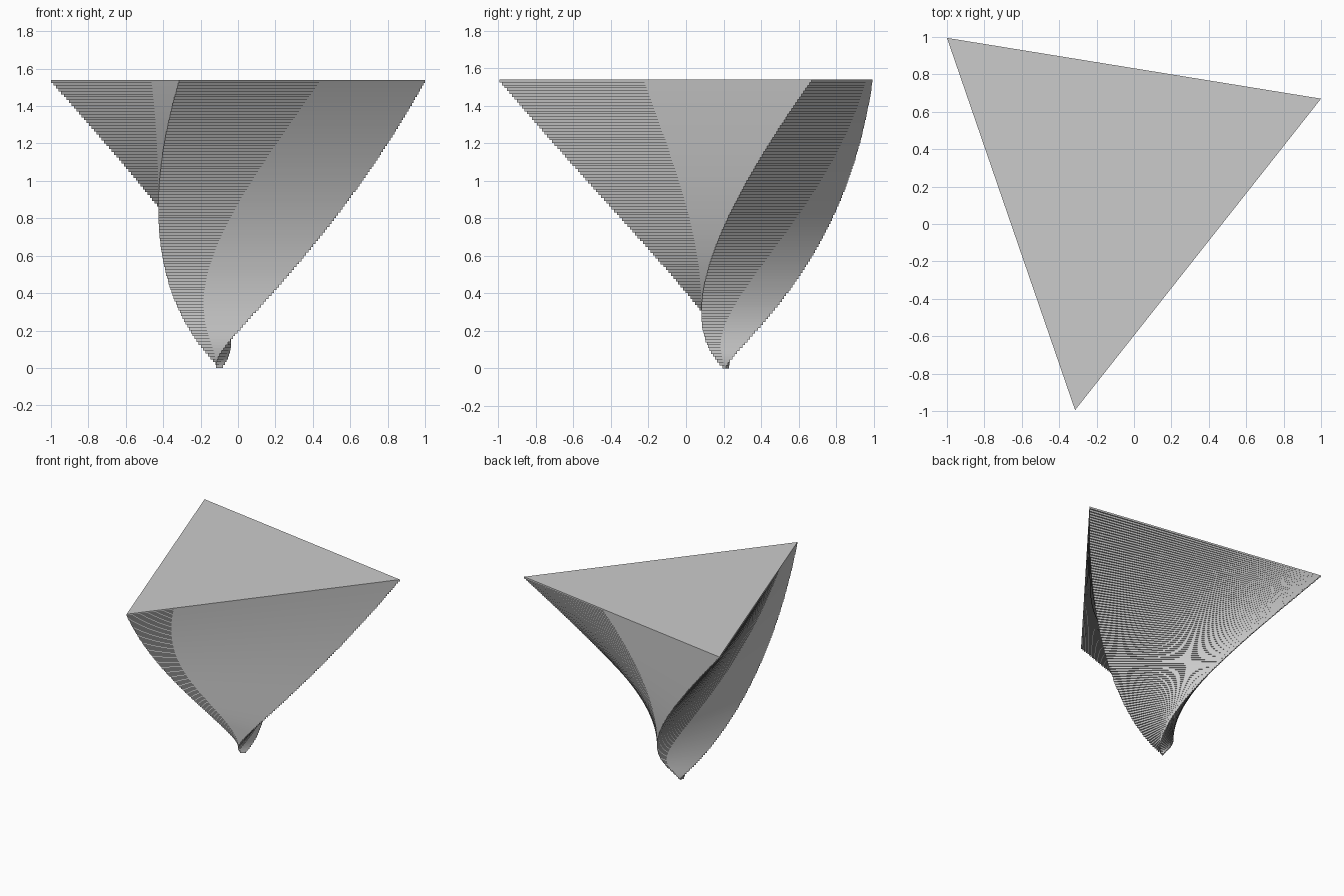
import bpy
import bmesh
from mathutils import Vector

old = bpy.data.objects.get("Cube")
if old:
    bpy.data.objects.remove(old, do_unlink=True)

LAYERS = 100
HEIGHT = 1.54
THICK = HEIGHT / LAYERS

# Plain grey material
grey = bpy.data.materials.new("plain grey")
grey.use_nodes = True
colour = (0.6, 0.6, 0.6, 1.0)
grey.diffuse_color = colour
grey.node_tree.nodes["Principled BSDF"].inputs["Base Color"].default_value = colour


def add_slab(bm, corners, top, bottom):
    """Closed triangular slab between two heights; corners run clockwise."""
    upper = [bm.verts.new((p.x, p.y, top)) for p in corners]
    lower = [bm.verts.new((p.x, p.y, bottom)) for p in corners]
    bm.faces.new(upper[::-1])
    bm.faces.new(lower)
    for i in range(3):
        j = (i + 1) % 3
        bm.faces.new((upper[i], upper[j], lower[j], lower[i]))


# Top triangle, then every lower slab's corners step toward the next corner
corners = [Vector((-1.0, 0.995)), Vector((1.0, 0.67)), Vector((-0.315, -0.995))]
perimeter = sum((corners[i] - corners[i - 1]).length for i in range(3))
step = perimeter / 3 / (1.5 * LAYERS)

bm = bmesh.new()
for n in range(LAYERS):
    top = HEIGHT - n * THICK
    add_slab(bm, corners, top, top - THICK)
    moved = []
    for i in range(3):
        way = corners[(i + 1) % 3] - corners[i]
        moved.append(corners[i] + way.normalized() * min(step, way.length * 0.5))
    corners = moved

bmesh.ops.recalc_face_normals(bm, faces=bm.faces)
mesh = bpy.data.meshes.new("twisted_triangle_stack")
bm.to_mesh(mesh)
bm.free()
mesh.materials.append(grey)
stack = bpy.data.objects.new("twisted_triangle_stack", mesh)
bpy.context.scene.collection.objects.link(stack)
